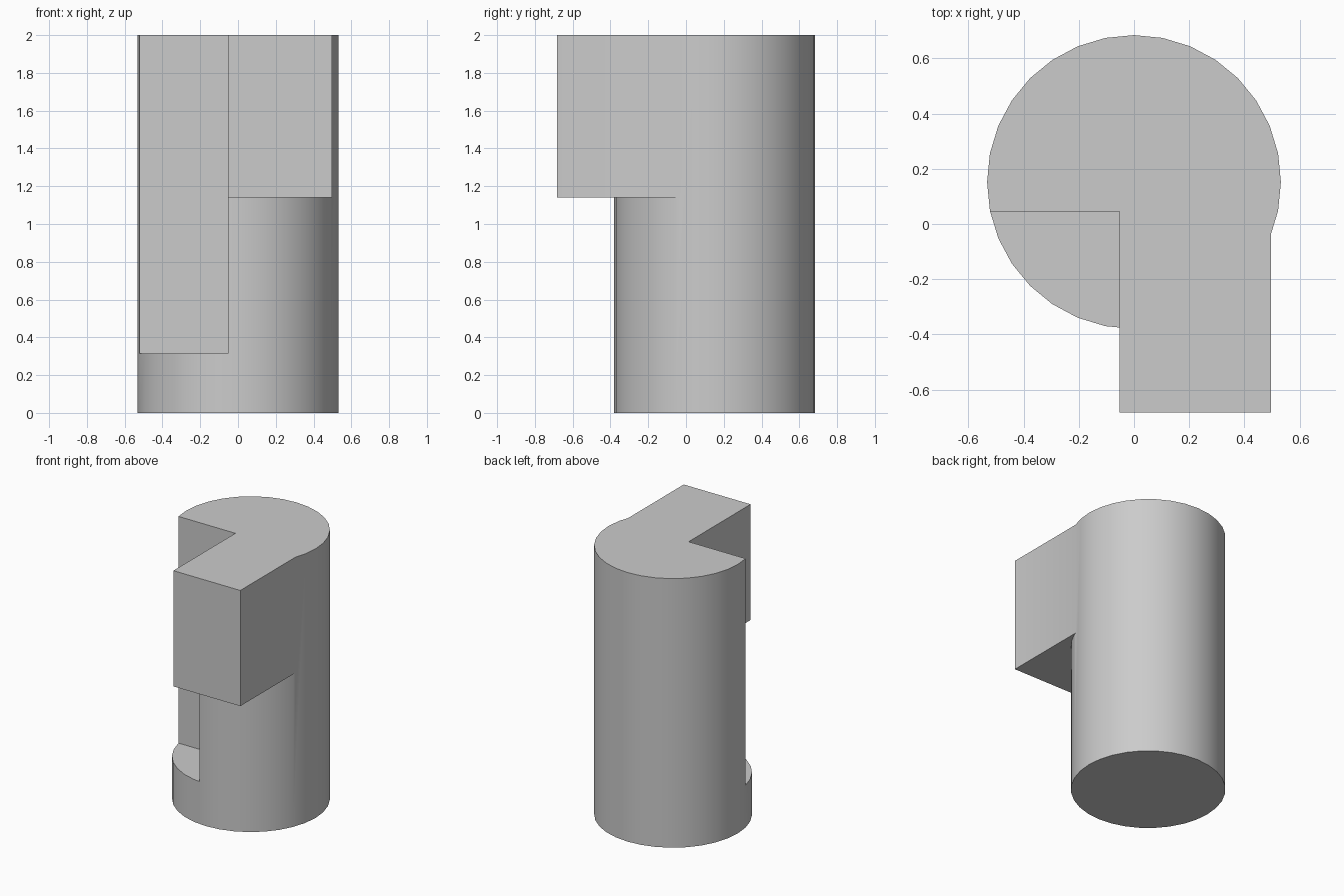
import bpy
import math

if "Cube" in bpy.data.objects:
    bpy.data.objects.remove(bpy.data.objects["Cube"], do_unlink=True)

grey = bpy.data.materials.new("plain_grey")
grey.use_nodes = True
colour = (0.6, 0.6, 0.6, 1)
grey.diffuse_color = colour
grey.node_tree.nodes["Principled BSDF"].inputs["Base Color"].default_value = colour


def box(name, low, high):
    """Axis-aligned box between two corners, used as a boolean helper."""
    centre = [(a + b) / 2 for a, b in zip(low, high)]
    bpy.ops.mesh.primitive_cube_add(size=1, location=centre)
    obj = bpy.context.object
    obj.name = name
    obj.scale = [b - a for a, b in zip(low, high)]
    bpy.ops.object.transform_apply(location=True, rotation=False, scale=True)
    obj.data.materials.append(grey)
    obj.hide_render = True
    return obj


def combine(target, helper, operation):
    """Apply an exact boolean and discard the helper."""
    bpy.context.view_layer.objects.active = target
    mod = target.modifiers.new(operation.lower(), "BOOLEAN")
    mod.operation = operation
    mod.solver = "EXACT"
    mod.object = helper
    bpy.ops.object.modifier_apply(modifier=mod.name)
    bpy.data.objects.remove(helper, do_unlink=True)


# Round post
bpy.ops.mesh.primitive_cylinder_add(vertices=32, radius=0.532, depth=2, location=(0, 0.152, 1))
post = bpy.context.object
post.name = "notched_post"
post.data.materials.append(grey)

# Square arm reaching forward from the upper half
combine(post, box("front_arm", (-0.2, -0.683, 1.14), (0.497, 0.15, 2)), "UNION")

# Tall notch in the front right corner, which also trims the arm's side
combine(post, box("notch_cutter", (-0.8, -0.9, 0.315), (-0.053, 0.045, 2.2)), "DIFFERENCE")

# Smooth round wall with crisp edges
bpy.ops.object.select_all(action="DESELECT")
post.select_set(True)
bpy.context.view_layer.objects.active = post
bpy.ops.object.shade_smooth_by_angle(angle=math.radians(30))
